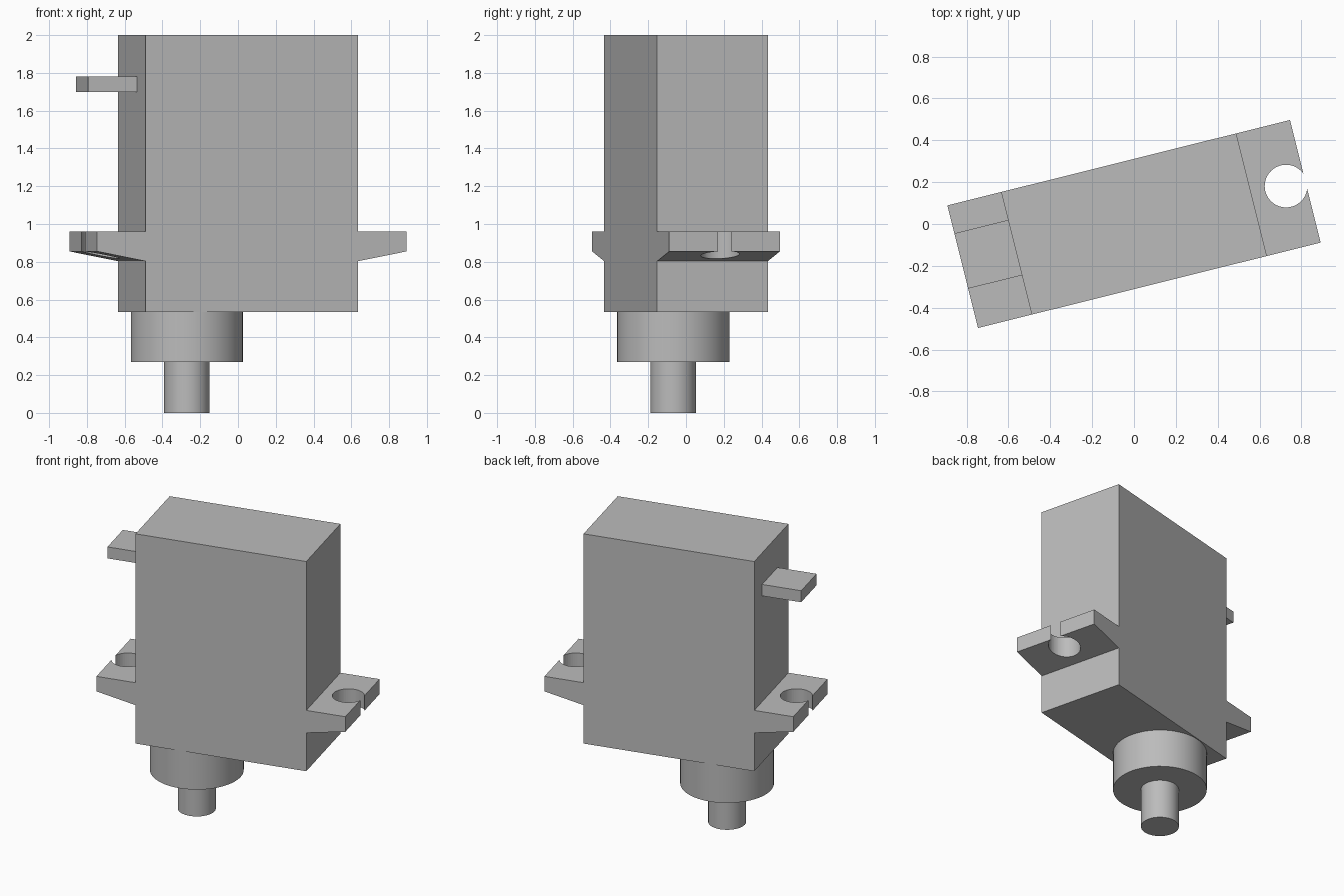
import bpy, bmesh, math
from mathutils import Matrix

cube = bpy.data.objects.get("Cube")
if cube:
    bpy.data.objects.remove(cube, do_unlink=True)

grey = bpy.data.materials.new("plain grey")
grey.use_nodes = True
colour = (0.5, 0.5, 0.5, 1)
grey.diffuse_color = colour
grey.node_tree.nodes["Principled BSDF"].inputs["Base Color"].default_value = colour

TURN = Matrix.Rotation(math.radians(14), 4, 'Z')
HALF_W = 0.302
HALF_L = 0.579
TIP = 0.844
HOLE_X, HOLE_R, SLOT = 0.749, 0.102, 0.035


def finish(name, bm):
    bmesh.ops.recalc_face_normals(bm, faces=bm.faces)
    bm.transform(TURN)
    mesh = bpy.data.meshes.new(name)
    bm.to_mesh(mesh)
    bm.free()
    mesh.materials.append(grey)
    obj = bpy.data.objects.new(name, mesh)
    bpy.context.collection.objects.link(obj)
    return obj


def prism(name, profile, y0, y1):
    """Extrude an x-z outline from y0 to y1."""
    bm = bmesh.new()
    face = bm.faces.new([bm.verts.new((x, y0, z)) for x, z in profile])
    new = bmesh.ops.extrude_face_region(bm, geom=[face])["geom"]
    bmesh.ops.translate(bm, vec=(0, y1 - y0, 0),
                        verts=[v for v in new if isinstance(v, bmesh.types.BMVert)])
    return finish(name, bm)


def box(name, x0, x1, y0, y1, z0, z1):
    return prism(name, [(x0, z0), (x1, z0), (x1, z1), (x0, z1)], y0, y1)


def cylinder(name, x, r, z0, z1):
    bm = bmesh.new()
    bmesh.ops.create_cone(bm, cap_ends=True, segments=64, radius1=r, radius2=r,
                          depth=z1 - z0,
                          matrix=Matrix.Translation((x, 0, (z0 + z1) / 2)))
    obj = finish(name, bm)
    bpy.ops.object.select_all(action='DESELECT')
    obj.select_set(True)
    bpy.context.view_layer.objects.active = obj
    bpy.ops.object.shade_smooth_by_angle(angle=math.radians(30))
    return obj


def keyhole_cutter(name, side):
    """Round hole joined to a slot that opens at the flange tip."""
    a = math.asin(SLOT / HOLE_R)
    n = 48
    arc = [a + (2 * math.pi - 2 * a) * i / n for i in range(n + 1)]
    outline = [(HOLE_X + HOLE_R * math.cos(t), HOLE_R * math.sin(t)) for t in arc]
    outline += [(1, -SLOT), (1, SLOT)]
    bm = bmesh.new()
    face = bm.faces.new([bm.verts.new((side * x, y, 0.7)) for x, y in outline])
    new = bmesh.ops.extrude_face_region(bm, geom=[face])["geom"]
    bmesh.ops.translate(bm, vec=(0, 0, 0.4),
                        verts=[v for v in new if isinstance(v, bmesh.types.BMVert)])
    cutter = finish(name, bm)
    cutter.hide_render = True
    cutter.hide_viewport = True
    return cutter


# Main case
box("case", -HALF_L, HALF_L, -HALF_W, HALF_W, 0.535, 2)

# Tapered mounting flanges with keyhole slots
for side, label in ((1, "left"), (-1, "right")):
    flange = prism(label + "_mounting_flange",
                   [(side * HALF_L, 0.803), (side * TIP, 0.855),
                    (side * TIP, 0.96), (side * HALF_L, 0.96)], -HALF_W, HALF_W)
    cut = flange.modifiers.new("keyhole", 'BOOLEAN')
    cut.operation = 'DIFFERENCE'
    cut.solver = 'EXACT'
    cut.object = keyhole_cutter(label + "_keyhole_cutter", side)

# Cable tab on the right end
box("cable_tab", -TIP, -HALF_L, -0.108, 0.164, 1.70, 1.78)

# Gear housing and output shaft
cylinder("gear_housing", -0.279, 0.297, 0.27, 0.535)
cylinder("output_shaft", -0.279, 0.12, 0, 0.27)
